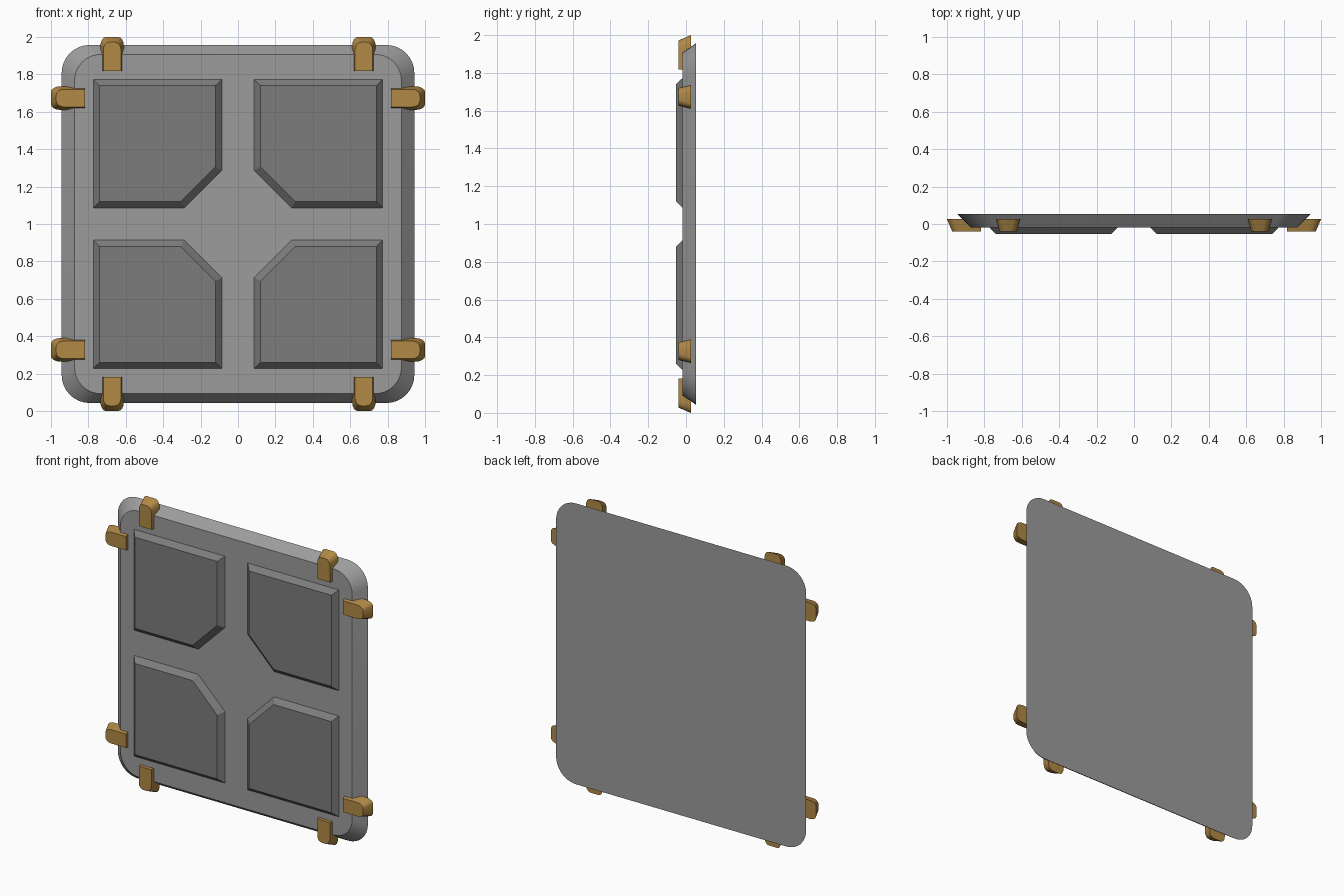
import bpy, bmesh
from math import sin, cos, pi, radians
from mathutils import Matrix

if "Cube" in bpy.data.objects:
    bpy.data.objects.remove(bpy.data.objects["Cube"])


def material(name, r, g, b):
    m = bpy.data.materials.new(name)
    m.diffuse_color = (r, g, b, 1)
    m.use_nodes = True
    m.node_tree.nodes["Principled BSDF"].inputs["Base Color"].default_value = m.diffuse_color
    return m


brass = material("brass", 0.44, 0.25, 0.06)
mid_grey = material("mid_grey", 0.335, 0.335, 0.335)
dark_grey = material("dark_grey", 0.203, 0.203, 0.203)


def rounded(hw, z0, z1, r, n, rx=None, corners=4):
    """Outline in x/z, counter-clockwise from the bottom left; corners=2 rounds only the top."""
    rx = rx or r
    pts = []
    for i, (sx, z, sz) in enumerate([(-1, z0, 1), (1, z0, 1), (1, z1, -1), (-1, z1, -1)]):
        if corners == 2 and i < 2:
            pts.append((sx * hw, z))
            continue
        for k in range(n + 1):
            a = pi + (i + k / n) * pi / 2
            pts.append((sx * (hw - rx) + rx * cos(a), z + sz * r + r * sin(a)))
    return pts


def loft(name, back, yb, front, yf, mat, xform, smooth=None):
    """Solid between two matching outlines at two depths."""
    bm = bmesh.new()
    b = [bm.verts.new((x, yb, z)) for x, z in back]
    f = [bm.verts.new((x, yf, z)) for x, z in front]
    bm.faces.new(b)
    bm.faces.new(f)
    n = len(b)
    for i in range(n):
        j = (i + 1) % n
        bm.faces.new((b[i], b[j], f[j], f[i]))
    bm.transform(xform)
    bmesh.ops.recalc_face_normals(bm, faces=bm.faces)
    me = bpy.data.meshes.new(name)
    bm.to_mesh(me)
    bm.free()
    me.materials.append(mat)
    ob = bpy.data.objects.new(name, me)
    bpy.context.collection.objects.link(ob)
    if smooth:
        bpy.ops.object.select_all(action='DESELECT')
        ob.select_set(True)
        bpy.context.view_layer.objects.active = ob
        bpy.ops.object.shade_smooth_by_angle(angle=radians(smooth))
    return ob


centre = Matrix.Translation((0, 0, 1))

# Backing plate with bevelled rim
loft("base_plate", rounded(0.943, -0.957, 0.957, 0.15, 8), 0.0525,
     rounded(0.874, -0.907, 0.907, 0.14, 8), -0.018, mid_grey, centre, 30)


# Four raised tiles, each with the corner nearest the centre cut off
def tile(lo, hi, c):
    return [(lo + c, lo), (hi, lo), (hi, hi), (lo, hi), (lo, lo + c)]


for sx in (-1, 1):
    for sz in (-1, 1):
        m = centre @ Matrix.Diagonal((sx, 1, sz, 1))
        loft("raised_tile", tile(0.086, 0.773, 0.2), -0.018,
             tile(0.12, 0.741, 0.186), -0.0525, dark_grey, m)

# Eight brass clips, two on each edge, pointing outwards
for k in range(4):
    for s in (-0.673, 0.673):
        m = (centre @ Matrix.Rotation(k * pi / 2, 4, 'Y')
             @ Matrix.Translation((s, 0, 0)))
        loft("edge_clip", rounded(0.063, 0.815, 1.0, 0.05, 4, 0.03, 2), 0.026,
             rounded(0.047, 0.818, 0.972, 0.04, 4, 0.033, 2), -0.04,
             brass, m, 30)
